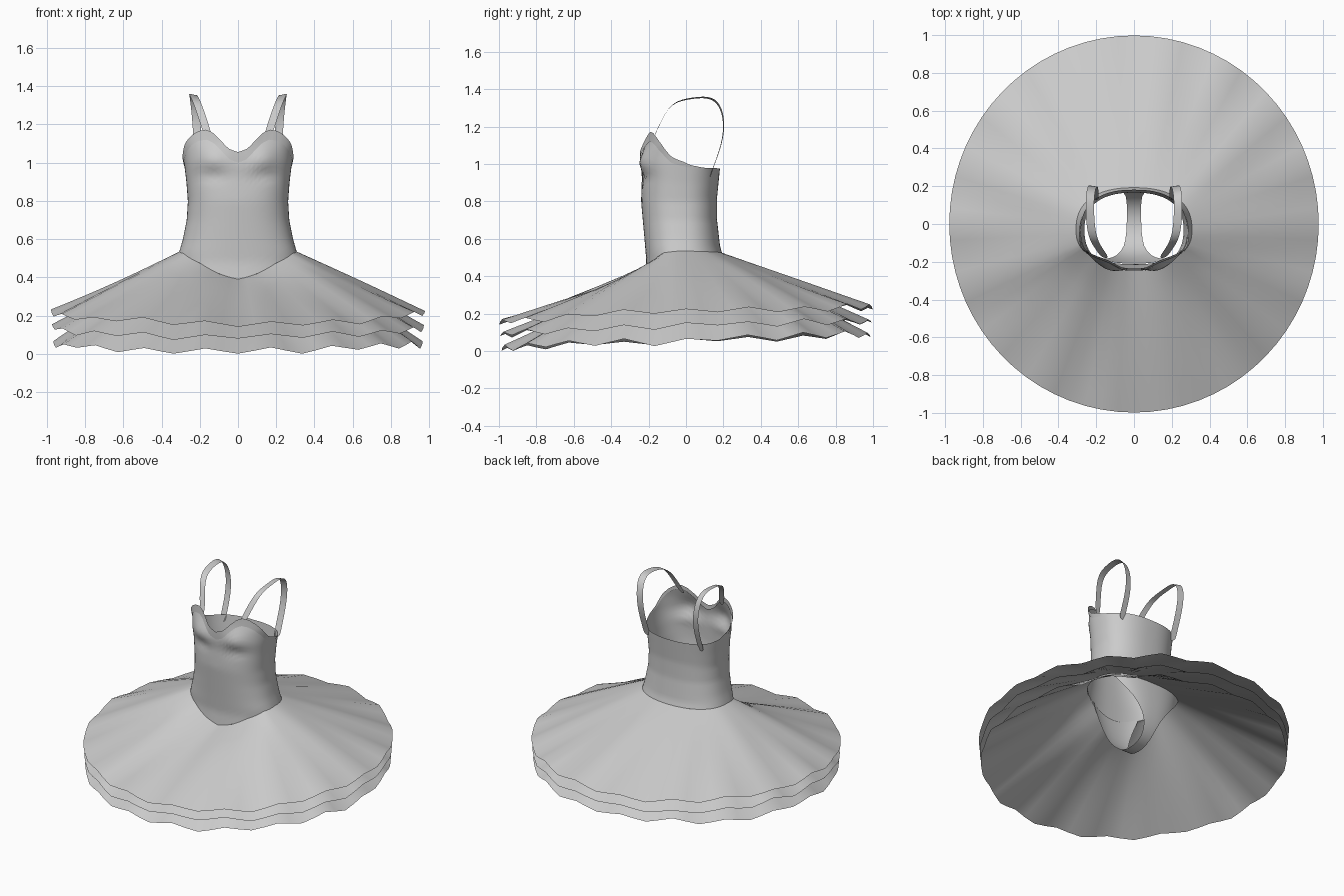
import bpy, math, random

if "Cube" in bpy.data.objects:
    bpy.data.objects.remove(bpy.data.objects["Cube"])

random.seed(4)
EXP = 2.4          # squareness of the torso section


def interp(keys, v):
    """Linear lookup in a list of (position, value) pairs."""
    if v <= keys[0][0]:
        return keys[0][1]
    for (a, p), (b, q) in zip(keys, keys[1:]):
        if v <= b:
            return p + (q - p) * (v - a) / (b - a)
    return keys[-1][1]


def sheet(name, rows, closed=False):
    """Smooth quad surface through equal-length rows of points."""
    n = len(rows[0])
    faces = []
    for r in range(len(rows) - 1):
        for i in range(n if closed else n - 1):
            j = (i + 1) % n
            faces.append((r * n + i, r * n + j, (r + 1) * n + j, (r + 1) * n + i))
    mesh = bpy.data.meshes.new(name)
    mesh.from_pydata([p for row in rows for p in row], [], faces)
    ob = bpy.data.objects.new(name, mesh)
    bpy.context.collection.objects.link(ob)
    for poly in mesh.polygons:
        poly.use_smooth = True
    return ob


# Torso measurements by height, edge heights by angle from the front centre
WIDTH = [(.39, .315), (.53, .308), (.6, .288), (.7, .268), (.8, .262), (.9, .27),
         (1.0, .282), (1.1, .29), (1.17, .285)]
FRONT = [(.39, -.22), (.48, -.212), (.6, -.222), (.8, -.24), (.93, -.236),
         (1.0, -.24), (1.08, -.225), (1.17, -.195)]
BACK = [(.5, .2), (.56, .182), (.7, .166), (.82, .166), (.98, .182), (1.1, .17)]
TOP = [(0, 1.055), (7, 1.075), (14, 1.12), (22, 1.158), (30, 1.172), (40, 1.165),
       (52, 1.14), (65, 1.1), (80, 1.04), (100, .995), (120, .98), (180, .975)]
HEM = [(0, .39), (15, .42), (36, .475), (65, .525), (90, .535), (180, .525)]


def edge(keys, t):
    d = math.degrees(t) % 360
    return interp(keys, min(d, 360 - d))


def power(v):
    return math.copysign(abs(v) ** (2 / EXP), v)


def torso(t, z, out=0.0):
    """Point on the torso at angle t (0 = front) and height z."""
    f, b = interp(FRONT, z), interp(BACK, z)
    mid = -.03
    x = (interp(WIDTH, z) + out) * power(math.sin(t))
    c = power(math.cos(t))
    y = mid - c * (((mid - f) if c > 0 else (b - mid)) + out)
    if c > 0:   # bust cups with a crease under them
        bump = math.exp(-((abs(x) - .13) / .075) ** 2)
        y -= .022 * bump * math.exp(-((z - 1.02) / .055) ** 2)
        y += .01 * bump * math.exp(-((z - .93) / .03) ** 2)
    return (x, y, z)


def angles(n):
    return [2 * math.pi * i / n for i in range(n)]


def front_fade(t):
    """1 at the front centre, 0 from 105 degrees backwards."""
    d = math.degrees(t) % 360
    return max(0, math.cos(math.radians(min(d, 360 - d) * 90 / 105)))


# Bodice
ts = angles(80)
rows = []
for k in range(25):
    u = k / 24
    rows.append([torso(t, edge(HEM, t) * (1 - u)
                       + (edge(TOP, t) - .025 * front_fade(t)) * u) for t in ts])
sheet("bodice", rows, True)

# Neckline trim, flared outward across the front
front_ts = [math.radians(-105 + 3 * i) for i in range(71)]
rows = []
for k in range(4):
    u = k / 3
    rows.append([torso(t, edge(TOP, t) - .055 * (1 - u) * front_fade(t) ** .5,
                       .003 + .013 * u * front_fade(t)) for t in front_ts])
sheet("neckline_trim", rows)

# Skirt layers: straight from the waist seam to a zigzag rim
SEG, SUB, RINGS = 36, 2, 8
for layer, (name, rim, side_lift) in enumerate([("skirt_top_layer", .195, .02),
                                                ("skirt_middle_layer", .122, .018),
                                                ("skirt_bottom_layer", .055, .0)]):
    jag = [random.uniform(-.009, .009) + (.014 if i % 2 else -.014) for i in range(SEG)]
    ts = angles(SEG * SUB)
    rows = []
    for k in range(RINGS + 1):
        u = k / RINGS
        row = []
        for i, t in enumerate(ts):
            a = i / SUB
            j0, j1 = jag[int(a)], jag[(int(a) + 1) % SEG]
            j = j0 + (j1 - j0) * (a - int(a))
            x0, y0, z0 = torso(t, edge(HEM, t))
            z0 -= .008 * layer
            r = .978 + .02 * math.cos(t) ** 2 - .006 * layer
            z1 = rim - .035 * math.cos(t) + side_lift * math.sin(t) ** 2
            z = z0 + (z1 - z0) * u + j * u ** 2
            z += .005 * math.sin(9 * t + layer) * math.sin(math.pi * u)
            row.append((x0 + (r * math.sin(t) - x0) * u,
                        y0 + (-r * math.cos(t) - y0) * u, max(z, .001)))
        rows.append(row)
    sheet(name, rows, True)

# High-cut brief under the skirt: (y, z, half width) from front to back
PATH = [(-.21, .42, .2), (-.2, .33, .14), (-.17, .22, .085), (-.12, .15, .05),
        (-.05, .11, .04), (.04, .105, .037), (.12, .14, .037), (.175, .22, .048),
        (.195, .33, .11), (.2, .43, .21), (.195, .52, .285)]
rows = []
for y, z, w in PATH:
    row = []
    for i in range(13):
        x = w * (i / 6 - 1)
        lift = .07 * (x / .2) ** 2 if y < -.19 else 0
        row.append((x, y * (1 - abs(x / .315) ** EXP) ** (1 / EXP), z + lift))
    rows.append(row)
brief = sheet("brief", rows)
sub = brief.modifiers.new("smooth", 'SUBSURF')
sub.levels = sub.render_levels = 1

# Shoulder straps: flat ribbons looping from the cups to the back
STRAP = [(.15, -.185, 1.12), (.178, -.145, 1.21), (.208, -.1, 1.3), (.225, -.045, 1.338),
         (.233, .03, 1.352), (.234, .11, 1.36), (.23, .165, 1.335), (.222, .195, 1.27),
         (.214, .202, 1.18), (.21, .18, 1.08), (.21, .14, .975), (.21, .125, .93)]
for side, name in ((1, "right_strap"), (-1, "left_strap")):
    rows = [[(side * (x - .022), y, z - .004), (side * (x + .022), y + .006, z + .004)]
            for x, y, z in STRAP]
    strap = sheet(name, rows)
    sub = strap.modifiers.new("smooth", 'SUBSURF')
    sub.levels = sub.render_levels = 2
